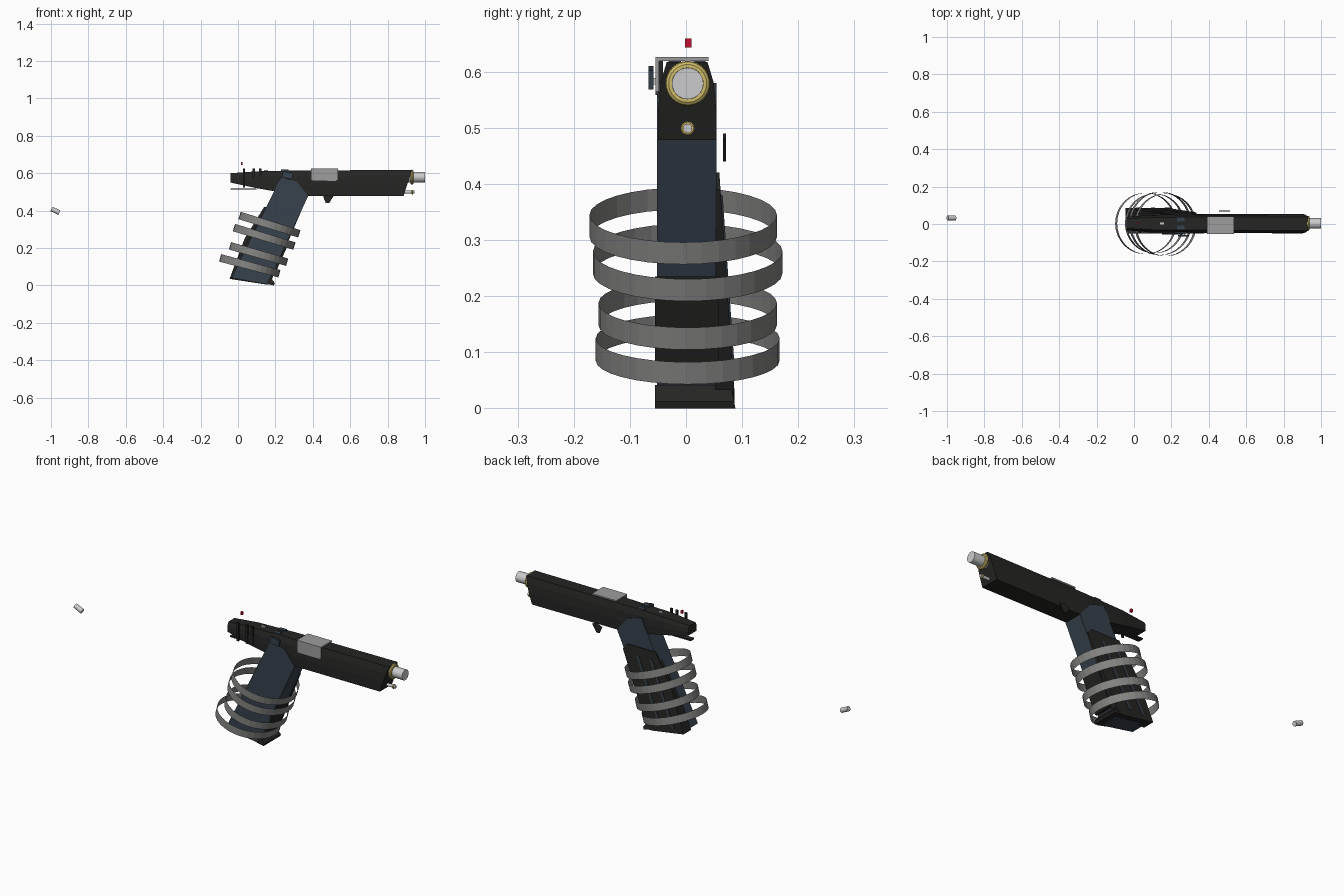
import bpy, bmesh, math
from mathutils import Vector, Matrix

cube = bpy.data.objects.get("Cube")
if cube:
    bpy.data.objects.remove(cube)


def material(name, r, g, b):
    m = bpy.data.materials.new(name)
    m.use_nodes = True
    m.diffuse_color = (r, g, b, 1)
    m.node_tree.nodes["Principled BSDF"].inputs["Base Color"].default_value = (r, g, b, 1)
    return m


BLACK = material("matte black", .018, .018, .017)
BLUE = material("blue grey", .038, .053, .072)
GREY = material("band grey", .23, .23, .225)
PLATE = material("plate grey", .34, .34, .34)
SILVER = material("silver", .6, .6, .61)
GOLD = material("gold", .62, .5, .14)
RED = material("red", .55, .005, .03)


def finish(bm, name, mat, smooth=False):
    bmesh.ops.recalc_face_normals(bm, faces=bm.faces)
    me = bpy.data.meshes.new(name)
    bm.to_mesh(me)
    bm.free()
    me.materials.append(mat)
    ob = bpy.data.objects.new(name, me)
    bpy.context.collection.objects.link(ob)
    if smooth:
        bpy.context.view_layer.objects.active = ob
        ob.select_set(True)
        bpy.ops.object.shade_smooth_by_angle()
        ob.select_set(False)
    return ob


def loft(name, sections, mat):
    bm = bmesh.new()
    loops = [[bm.verts.new(p) for p in s] for s in sections]
    n = len(loops[0])
    for a, b in zip(loops, loops[1:]):
        for i in range(n):
            j = (i + 1) % n
            bm.faces.new((a[i], a[j], b[j], b[i]))
    bm.faces.new(loops[0])
    bm.faces.new(loops[-1])
    return finish(bm, name, mat)


def prism(name, profile, near, far, mat):
    """Extrude an x-z profile across y; near and far may be functions of z."""
    f = [v if callable(v) else (lambda z, v=v: v) for v in (near, far)]
    return loft(name, [[(x, g(z), z) for x, z in profile] for g in f], mat)


def box(name, centre, size, mat, tilt=0):
    bm = bmesh.new()
    bmesh.ops.create_cube(bm, size=1, matrix=Matrix.Translation(centre)
                          @ Matrix.Rotation(tilt, 4, 'Y') @ Matrix.Diagonal((*size, 1)))
    return finish(bm, name, mat)


def tube(name, centre, radius, depth, mat, tilt=math.pi / 2, sides=32, caps=True, smooth=True):
    bm = bmesh.new()
    bmesh.ops.create_cone(bm, cap_ends=caps, segments=sides, radius1=radius, radius2=radius,
                          depth=depth, matrix=Matrix.Translation(centre) @ Matrix.Rotation(tilt, 4, 'Y'))
    return finish(bm, name, mat, smooth)


def torus(name, centre, major, minor, mat):
    bpy.ops.mesh.primitive_torus_add(location=centre, rotation=(0, math.pi / 2, 0), major_radius=major,
                                     minor_radius=minor, major_segments=32, minor_segments=10)
    ob = bpy.context.object
    ob.name = name
    ob.data.materials.append(mat)
    bpy.ops.object.shade_smooth_by_angle()


# Slide: chamfered section, tapered tail, raked muzzle
CY = .002


def section(x, bottom, top, w, rake=0):
    h = top - bottom
    half = [(w, 0), (w, .4), (w * .9, .75), (w * .7, 1)]
    ring = half + [(-y, t) for y, t in reversed(half)]
    return [(x + rake * t, CY + y, bottom + t * h) for y, t in ring]


loft("slide", [section(-.04, .55, .60, .036), section(.1, .52, .61, .047),
               section(.34, .478, .615, .05), section(.885, .478, .617, .052, .045)], BLACK)
box("tail_spur", (.03, CY, .516), (.14, .03, .007), BLACK)
for i, x in enumerate((.032, .085, .118)):
    box(f"slide_fin_{i + 1}", (x, -.045, .574), (.013, .008, .102), BLACK)

# Rear and front sights
for side in (-1, 1):
    box("sight_post", (.25, CY + side * .022, .608), (.04, .022, .022), BLUE)
box("sight_dot", (.15, CY, .614), (.022, .012, .006), SILVER)
box("red_marker", (.02, .004, .651), (.01, .011, .016), RED)

# Ejection cover: folded sheet over the top and near side
prism("cover_top", [(.39, .619), (.535, .619), (.535, .626), (.39, .626)], -.054, .04, PLATE)
prism("cover_side", [(.39, .565), (.4, .558), (.525, .558), (.535, .565), (.535, .624), (.39, .624)],
      -.054, -.048, PLATE)

# Barrel, bushing and guide rod
tube("barrel", (.95, .003, .579), .028, .1, SILVER)
torus("barrel_bushing", (.93, .003, .579), .031, .009, GOLD)
tube("guide_rod", (.91, .003, .499), .008, .066, SILVER)
torus("guide_rod_collar", (.932, .003, .499), .009, .0037, GOLD)

# Safety lever and trigger
box("safety_lever", (.265, -.062, .589), (.055, .009, .034), BLUE, .15)
tube("safety_pivot", (.265, -.057, .583), .006, .012, SILVER)
prism("trigger", [(.455, .475), (.47, .44), (.487, .44), (.512, .48), (.49, .49)], .066, .071, BLACK)

# Grip core with base plate and front strap cover
prism("grip", [(.23, .58), (.315, .555), (.375, .478), (.157, .005), (-.035, .04)], -.052, .054, BLUE)
prism("front_strap_cover", [(.267, .235), (.275, .235), (.193, .05), (.177, .05)], -.055, .058, BLACK)
prism("base_flare", [(.175, .042), (.197, .012), (.192, 0), (.15, .008), (.165, .04)],
      -.055, lambda z: .088 - z * .2, BLACK)


# Far side grip panel, widening toward the base, with raised strips
def flare(z):
    return .086 - max(z - .04, 0) * .07


prism("grip_panel", [(.14, .42), (.035, .25), (-.045, .035), (.15, .005), (.18, .03), (.335, .39), (.31, .42)],
      .053, flare, BLACK)
for name, shift in (("panel_strip_rear", .04), ("panel_strip_front", .12)):
    base = [(shift - .03, .05), (shift - .016, .05), (shift + .134, .38), (shift + .12, .38)]
    prism(name, base, .06, lambda z: flare(z) + .003, BLUE)
prism("back_strap", [(.15, .41), (.17, .41), (-.01, .035), (-.045, .035), (.005, .16)], .02, .058, BLACK)

# Tilted bands around the grip
for i, (x, y, z, r, tilt) in enumerate([(.168, -.005, .325, .167, 17), (.14, .003, .26, .169, 17),
                                        (.11, .003, .168, .159, 16), (.063, .003, .105, .164, 15)]):
    tube(f"band_{i + 1}", (x, y, z), r, .041, GREY, math.radians(tilt), 32, False, False)

# Loose spent case
tube("spent_case", (-.976, .032, .399), .013, .046, SILVER, math.radians(115), 16)
